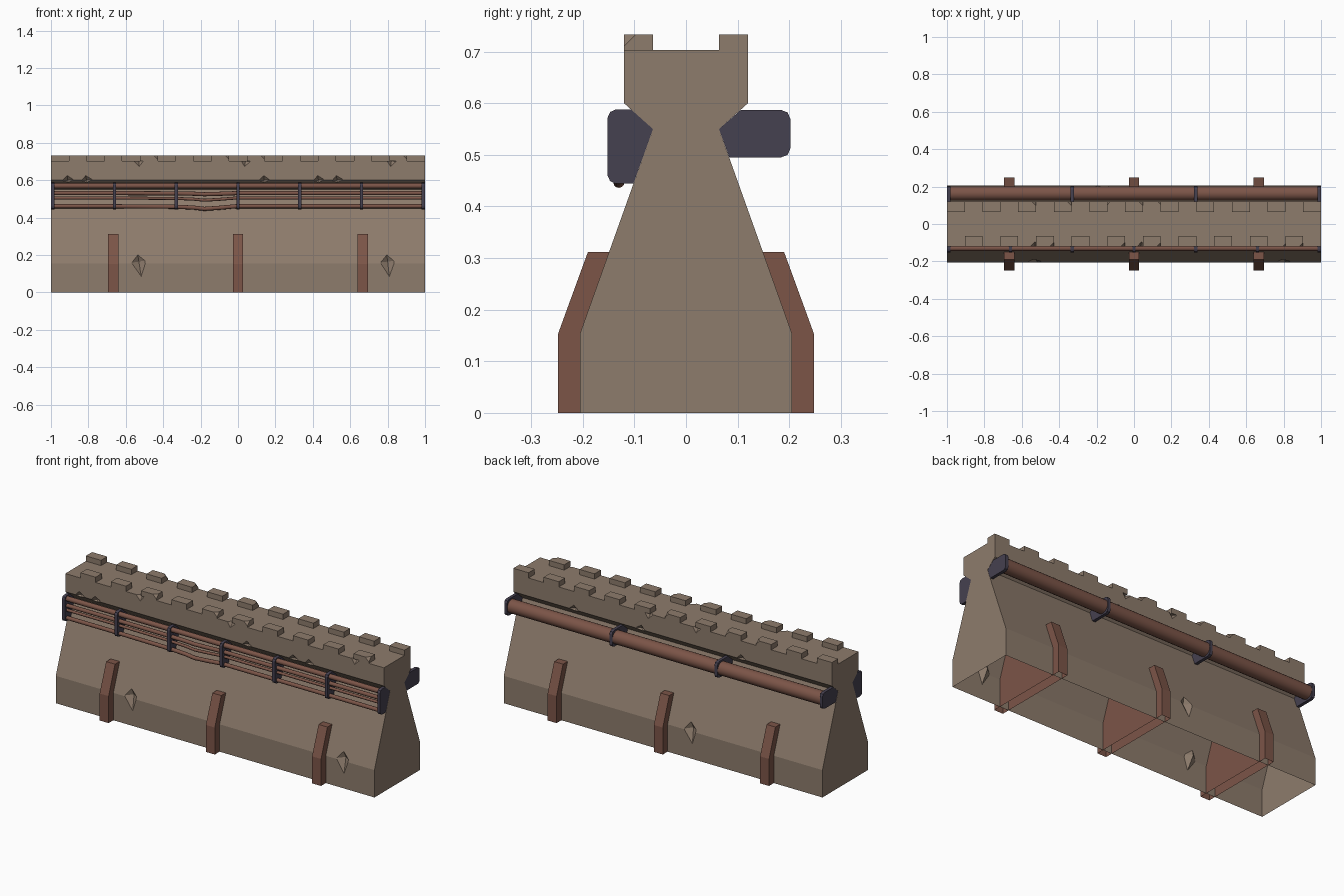
import bpy, bmesh, math, random
from mathutils import Matrix, Vector

if "Cube" in bpy.data.objects:
    bpy.data.objects.remove(bpy.data.objects["Cube"])

random.seed(4)


def material(name, rgb):
    m = bpy.data.materials.new(name)
    m.diffuse_color = (*rgb, 1)
    m.use_nodes = True
    m.node_tree.nodes["Principled BSDF"].inputs["Base Color"].default_value = m.diffuse_color
    return m


STONE = material("brown_stone", (0.268, 0.200, 0.150))
RUST = material("rusty_red", (0.200, 0.090, 0.064))
METAL = material("dark_metal", (0.060, 0.052, 0.080))


def finish(bm, name, mat, smooth=False):
    bmesh.ops.recalc_face_normals(bm, faces=bm.faces)
    me = bpy.data.meshes.new(name)
    bm.to_mesh(me)
    bm.free()
    ob = bpy.data.objects.new(name, me)
    bpy.context.collection.objects.link(ob)
    me.materials.append(mat)
    bpy.ops.object.select_all(action='DESELECT')
    bpy.context.view_layer.objects.active = ob
    ob.select_set(True)
    if smooth:
        bpy.ops.object.shade_smooth_by_angle(angle=math.radians(35))
    return ob


def prism(bm, profile, x0, x1):
    """Extrude a (y, z) profile from x0 to x1."""
    a = [bm.verts.new((x0, y, z)) for y, z in profile]
    b = [bm.verts.new((x1, y, z)) for y, z in profile]
    n = len(a)
    bm.faces.new(a[::-1])
    bm.faces.new(b)
    for i in range(n):
        j = (i + 1) % n
        bm.faces.new((a[i], a[j], b[j], b[i]))
    return a + b


def mirrored(half):
    return half + [(-y, z) for y, z in reversed(half)]


def open_bottom(bm):
    fs = [f for f in bm.faces if all(v.co.z < 1e-4 for v in f.verts)]
    bmesh.ops.delete(bm, geom=fs, context='FACES')


def tube(name, path, r, sides=14):
    bm = bmesh.new()
    rings = []
    for x, y, z in path:
        rings.append([bm.verts.new((x, y + r * math.cos(t), z + r * math.sin(t)))
                      for t in (2 * math.pi * i / sides for i in range(sides))])
    for a, b in zip(rings, rings[1:]):
        for i in range(sides):
            j = (i + 1) % sides
            bm.faces.new((a[i], a[j], b[j], b[i]))
    bm.faces.new(rings[0][::-1])
    bm.faces.new(rings[-1])
    return finish(bm, name, RUST, True)


# wall body
bm = bmesh.new()
prism(bm, mirrored([(0.205, 0), (0.205, 0.155), (0.064, 0.55), (0.12, 0.60), (0.12, 0.703)]), -1, 1)
wall = finish(bm, "wall_body", STONE)

# chips and dents cut from the wall
cut = bmesh.new()
chips = [(x, -0.12, 0.60, 0.03, 0.022, 0.025) for x in (-0.91, -0.81, 0.14, 0.43, 0.53)]
chips += [(x, -0.12, 0.703, 0.025, 0.025, 0.03) for x in (-0.53, 0.04, 0.82)]
chips += [(x, 0.12, 0.60, 0.03, 0.022, 0.025) for x in (-0.43, 0.2, 0.62)]
chips += [(x, 0.12, 0.703, 0.025, 0.025, 0.03) for x in (-0.15, 0.15)]
chips += [(-0.53, -0.205, 0.165, 0.04, 0.03, 0.08), (0.80, -0.205, 0.165, 0.04, 0.03, 0.08),
          (-0.17, 0.205, 0.165, 0.04, 0.03, 0.08)]
for x, y, z, sx, sy, sz in chips:
    mat = (Matrix.Translation((x, y, z)) @ Matrix.Rotation(random.uniform(-0.2, 0.2), 4, 'Y')
           @ Matrix.Diagonal((sx, sy, sz, 1)))
    vs = [cut.verts.new(mat @ Vector(p)) for p in
          ((1, 0, 0), (0, 1, 0), (-1, 0, 0), (0, -1, 0), (0, 0, 1), (0, 0, -1))]
    for i in range(4):
        for tip in (4, 5):
            cut.faces.new((vs[i], vs[(i + 1) % 4], vs[tip]))
cutter = finish(cut, "chip_cutter", STONE)
cutter.hide_render = True
mod = wall.modifiers.new("chips", 'BOOLEAN')
mod.operation = 'DIFFERENCE'
mod.solver = 'EXACT'
mod.object = cutter
bpy.context.view_layer.objects.active = wall
bpy.ops.object.modifier_apply(modifier=mod.name)
bpy.data.objects.remove(cutter)
bm = bmesh.new()
bm.from_mesh(wall.data)
open_bottom(bm)
bm.to_mesh(wall.data)
bm.free()

# battlement blocks, staggered front and back, some with a broken corner
bm = bmesh.new()
step = 2 / 21
for i in range(21):
    s = 1 if i % 2 == 0 else -1
    x0 = -1 + i * step
    vs = prism(bm, [(s * 0.064, 0.703), (s * 0.12, 0.703), (s * 0.12, 0.733), (s * 0.064, 0.733)],
               x0, x0 + step)
    if 0 < i < 20 and random.random() < 0.4:
        corner = random.choice((vs[2], vs[6]))
        edges = list(corner.link_edges)
        bmesh.ops.bevel(bm, geom=[corner], offset=0.022, affect='VERTICES', segments=1)
finish(bm, "battlement_blocks", STONE)

# ribs straddling the base
bm = bmesh.new()
for x in (-2 / 3, 0, 2 / 3):
    prism(bm, mirrored([(0.248, 0), (0.248, 0.153), (0.19, 0.312)]), x - 0.028, x + 0.028)
open_bottom(bm)
finish(bm, "base_ribs", RUST)

# front pipes, sagging around x = -0.18
for k, (z, r, sag) in enumerate(((0.570, 0.014, 0), (0.531, 0.011, 0.006),
                                 (0.505, 0.008, 0.012), (0.461, 0.011, 0.014))):
    xs = (-0.995, -0.67, -0.33, -0.24, -0.18, -0.10, -0.01, 0.33, 0.67, 0.995)
    drop = (0, 0, 0.2, 0.5, 1, 0.6, 0, 0, 0, 0)
    tube(f"front_pipe_{k + 1}", [(x, -0.13, z - sag * d) for x, d in zip(xs, drop)], r, 12)

# large back pipe
tube("back_pipe", [(-0.995, 0.163, 0.541), (0.995, 0.163, 0.541)], 0.038, 20)

# clamps holding the pipes
front = [(-0.064, 0.55), (-0.106, 0.588), (-0.136, 0.588), (-0.147, 0.583), (-0.152, 0.572),
         (-0.152, 0.460), (-0.147, 0.449), (-0.136, 0.444), (-0.102, 0.444)]
back = [(0.064, 0.55), (0.106, 0.587), (0.184, 0.587), (0.197, 0.582), (0.202, 0.570),
        (0.202, 0.512), (0.197, 0.500), (0.184, 0.495), (0.084, 0.495)]
for name, prof, n in (("front_clamps", front, 7), ("back_clamps", back, 4)):
    bm = bmesh.new()
    for i in range(n):
        x = -0.99 + 1.98 * i / (n - 1)
        prism(bm, prof, x - 0.009, x + 0.009)
    finish(bm, name, METAL)
